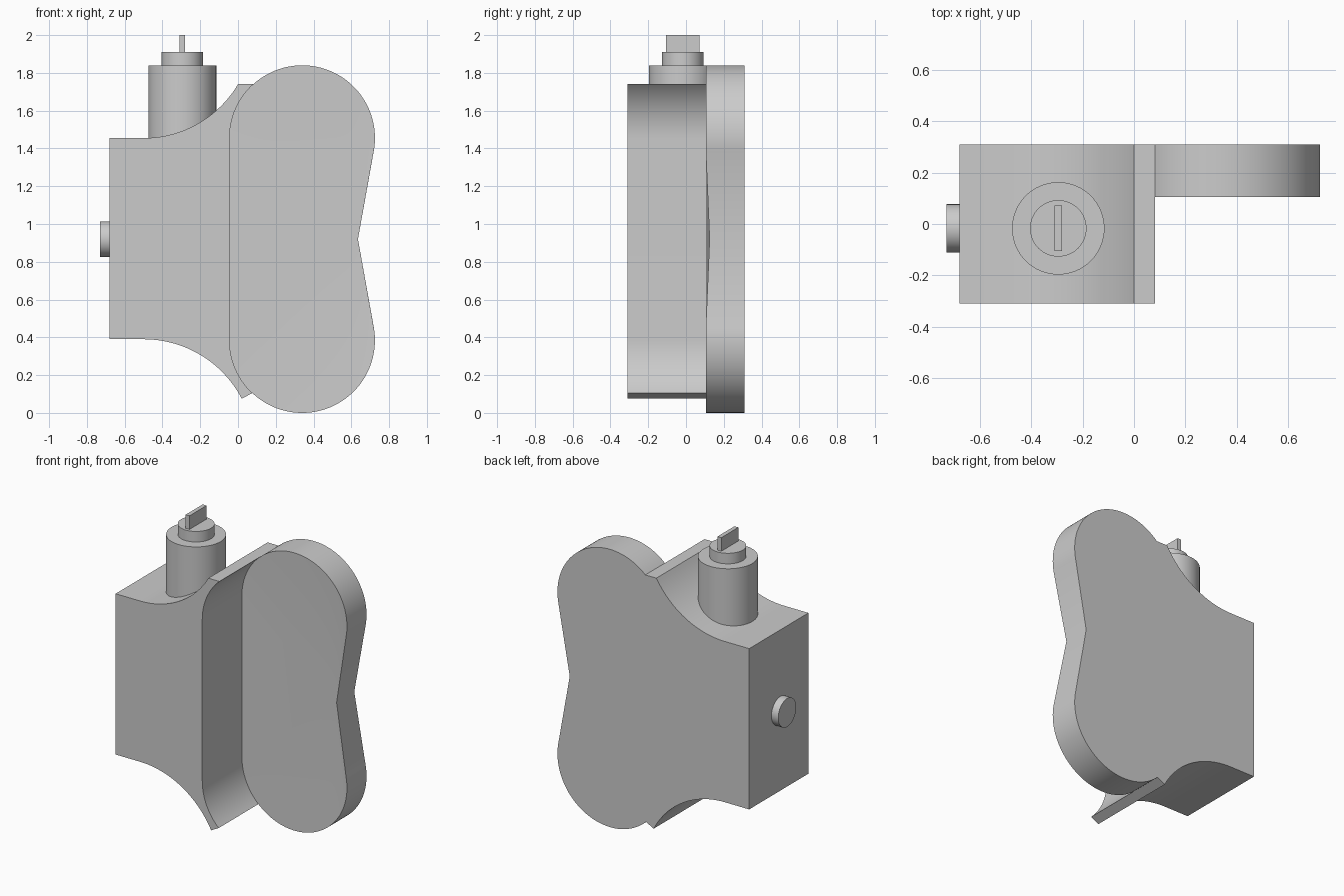
import bpy, bmesh, math
from mathutils import Matrix

cube = bpy.data.objects.get("Cube")
if cube:
    bpy.data.objects.remove(cube, do_unlink=True)

GREY = (0.6, 0.6, 0.6, 1)
mat = bpy.data.materials.new("plain grey")
mat.use_nodes = True
mat.diffuse_color = GREY
mat.node_tree.nodes["Principled BSDF"].inputs["Base Color"].default_value = GREY


def finish(name, bm):
    bmesh.ops.remove_doubles(bm, verts=bm.verts, dist=1e-5)
    bmesh.ops.recalc_face_normals(bm, faces=bm.faces)
    mesh = bpy.data.meshes.new(name)
    bm.to_mesh(mesh)
    bm.free()
    mesh.materials.append(mat)
    obj = bpy.data.objects.new(name, mesh)
    bpy.context.collection.objects.link(obj)
    bpy.ops.object.select_all(action='DESELECT')
    obj.select_set(True)
    bpy.context.view_layer.objects.active = obj
    bpy.ops.object.shade_smooth_by_angle(angle=math.radians(30))
    return obj


def arc(cx, cz, r, start, end, n):
    """Points on a circle in the xz plane, angles in degrees."""
    steps = [math.radians(start + (end - start) * i / n) for i in range(n + 1)]
    return [(cx + r * math.cos(a), cz + r * math.sin(a)) for a in steps]


def cylinder(name, radius, depth, matrix):
    bm = bmesh.new()
    bmesh.ops.create_cone(bm, cap_ends=True, segments=64, radius1=radius,
                          radius2=radius, depth=depth, matrix=matrix)
    return finish(name, bm)


# Outline of the two-lobed plate, split where the body meets it
FRONT, STEP, BACK = -0.31, 0.105, 0.31
CX, R, LOW, HIGH = 0.34, 0.385, 0.385, 1.455
TOP_Z, TIP_Z = 1.74, 0.105
waist = (0.635, 0.92)
a_top = 180 - math.degrees(math.asin((TOP_Z - HIGH) / R))
a_low = 180 + math.degrees(math.asin((LOW - TIP_Z) / R))
dx, dz = waist[0] - CX, HIGH - waist[1]
tangent = math.degrees(math.acos(R / math.hypot(dx, dz)) - math.atan2(dz, dx))

pocket = arc(CX, HIGH, R, a_top, 180, 16) + arc(CX, LOW, R, 180, a_low, 16)
outer = (arc(CX, LOW, R, a_low, 360 - tangent, 48) + [waist]
         + arc(CX, HIGH, R, tangent, a_top, 48))


# Body outline: concave shoulders above and below a square end
def shoulder(z, end_x, end_z):
    w, h = end_x + 0.5, abs(end_z - z)
    r = (w * w + h * h) / (2 * h)
    sweep = math.degrees(math.asin(w / r))
    side = 1 if end_z > z else -1
    return arc(-0.5, z + side * r, r, -90 * side, (-90 + sweep) * side, 24)


body = ([pocket[-1]] + shoulder(0.39, 0.02, 0.075)[::-1]
        + [(-0.68, 0.39), (-0.68, 1.455)]
        + shoulder(1.455, 0.0, TOP_Z) + [pocket[0]])

# Housing: body with front pocket and a flush back
bm = bmesh.new()


def face(points):
    bm.faces.new([bm.verts.new(p) for p in points])


def depth_at(p, y):
    return STEP + 0.02 if p == waist and y == STEP else y


def walls(path, y0, y1):
    for a, b in zip(path, path[1:]):
        if math.dist(a, b) > 1e-5:
            face([(a[0], depth_at(a, y0), a[1]), (b[0], depth_at(b, y0), b[1]),
                  (b[0], y1, b[1]), (a[0], y1, a[1])])


walls(body, FRONT, STEP)
walls(body, STEP, BACK)
walls(pocket, FRONT, STEP)
walls(outer, STEP, BACK)
face([(x, FRONT, z) for x, z in body[:-1] + pocket[:-1]])
face([(x, BACK, z) for x, z in body[:-1] + outer[:0:-1]])

# Plate face, fanned from the slightly lowered waist
k = outer.index(waist)
rim = outer[k + 1:] + pocket[1:] + outer[1:k]
for a, b in zip(rim, rim[1:]):
    if math.dist(a, b) > 1e-5:
        face([(waist[0], depth_at(waist, STEP), waist[1]),
              (a[0], STEP, a[1]), (b[0], STEP, b[1])])
finish("housing", bm)

# Stem, collar and key blade on the upper shoulder
SX, SY = -0.295, -0.017
cylinder("stem", 0.18, 0.44, Matrix.Translation((SX, SY, 1.62)))
cylinder("collar", 0.11, 0.08, Matrix.Translation((SX, SY, 1.87)))
bm = bmesh.new()
bmesh.ops.create_cube(bm, size=1, matrix=Matrix.Translation((SX, SY, 1.95))
                      @ Matrix.Diagonal((0.028, 0.178, 0.1, 1)))
finish("key_blade", bm)

# Round button on the square end
cylinder("side_button", 0.094, 0.06,
         Matrix.Translation((-0.70, SY, 0.92)) @ Matrix.Rotation(math.pi / 2, 4, 'Y'))
